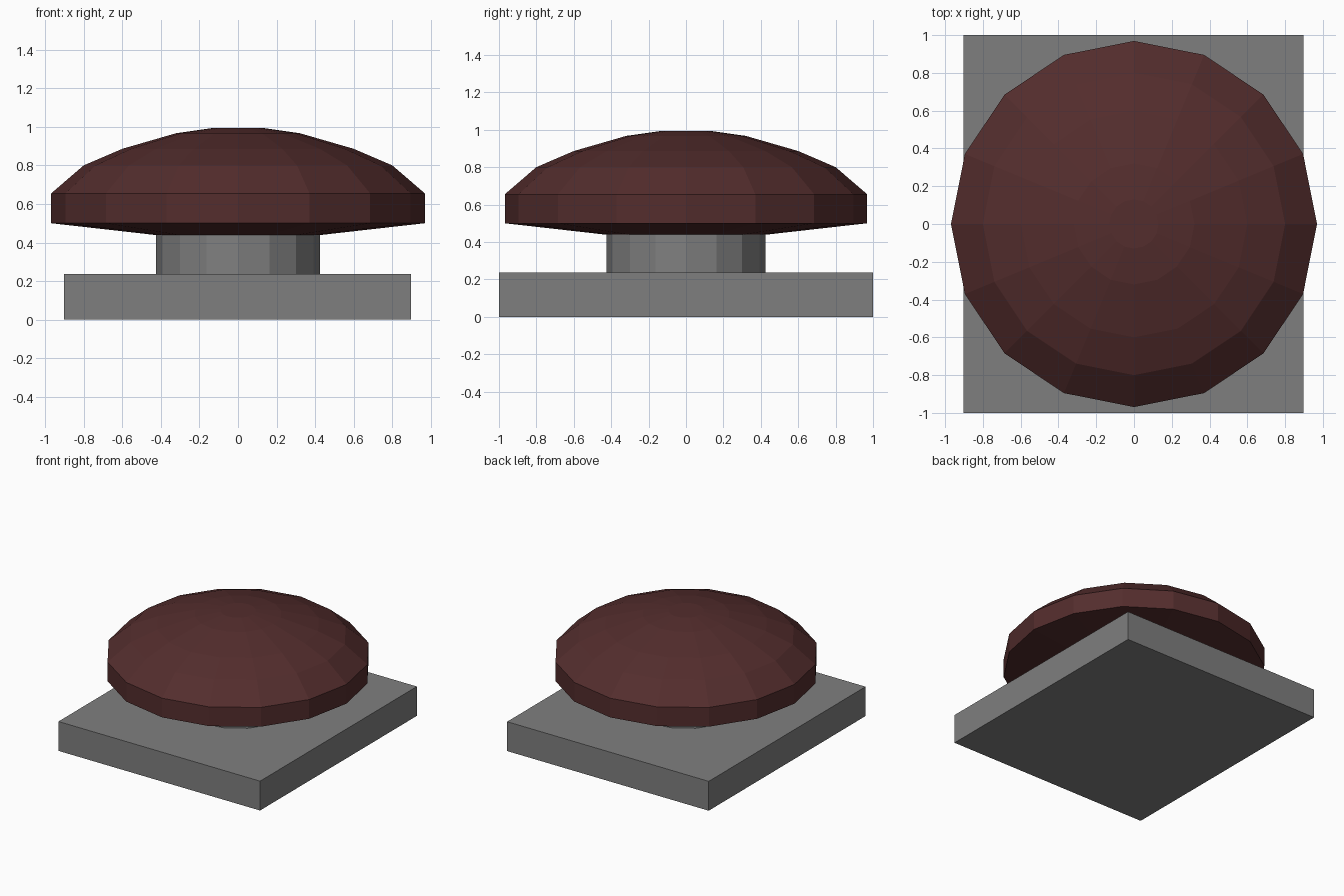
import bpy, bmesh, math

if "Cube" in bpy.data.objects:
    bpy.data.objects.remove(bpy.data.objects["Cube"])

SIDES = 16


def material(name, color):
    mat = bpy.data.materials.new(name)
    mat.diffuse_color = (*color, 1)
    mat.use_nodes = True
    mat.node_tree.nodes["Principled BSDF"].inputs["Base Color"].default_value = mat.diffuse_color
    return mat


def add_object(name, bm, mat):
    bmesh.ops.recalc_face_normals(bm, faces=bm.faces)
    mesh = bpy.data.meshes.new(name)
    bm.to_mesh(mesh)
    bm.free()
    mesh.materials.append(mat)
    obj = bpy.data.objects.new(name, mesh)
    bpy.context.collection.objects.link(obj)
    return obj


def lathe(name, profile, mat):
    """Flat-faced turned solid from (radius, z) points, closed at both ends."""
    bm = bmesh.new()
    angles = [2 * math.pi * i / SIDES for i in range(SIDES)]
    rings = [[bm.verts.new((r * math.cos(a), r * math.sin(a), z)) for a in angles]
             for r, z in profile]
    for low, high in zip(rings, rings[1:]):
        for i in range(SIDES):
            j = (i + 1) % SIDES
            bm.faces.new((low[i], low[j], high[j], high[i]))
    bm.faces.new(rings[0][::-1])
    bm.faces.new(rings[-1])
    return add_object(name, bm, mat)


grey = material("dark_grey", (0.212, 0.212, 0.212))
red = material("dark_red", (0.087, 0.026, 0.026))

# Square base plate
bm = bmesh.new()
bmesh.ops.create_cube(bm, size=1)
bmesh.ops.scale(bm, vec=(1.8, 2.0, 0.237), verts=bm.verts)
bmesh.ops.translate(bm, vec=(-0.003, 0, 0.1185), verts=bm.verts)
add_object("base_plate", bm, grey)

# Short stem
lathe("stem", [(0.425, 0.237), (0.425, 0.44)], grey)

# Domed button cap
lathe("button_cap", [(0.42, 0.438), (0.969, 0.5), (0.969, 0.655), (0.80, 0.8),
                     (0.60, 0.886), (0.32, 0.967), (0.13, 0.994)], red)
